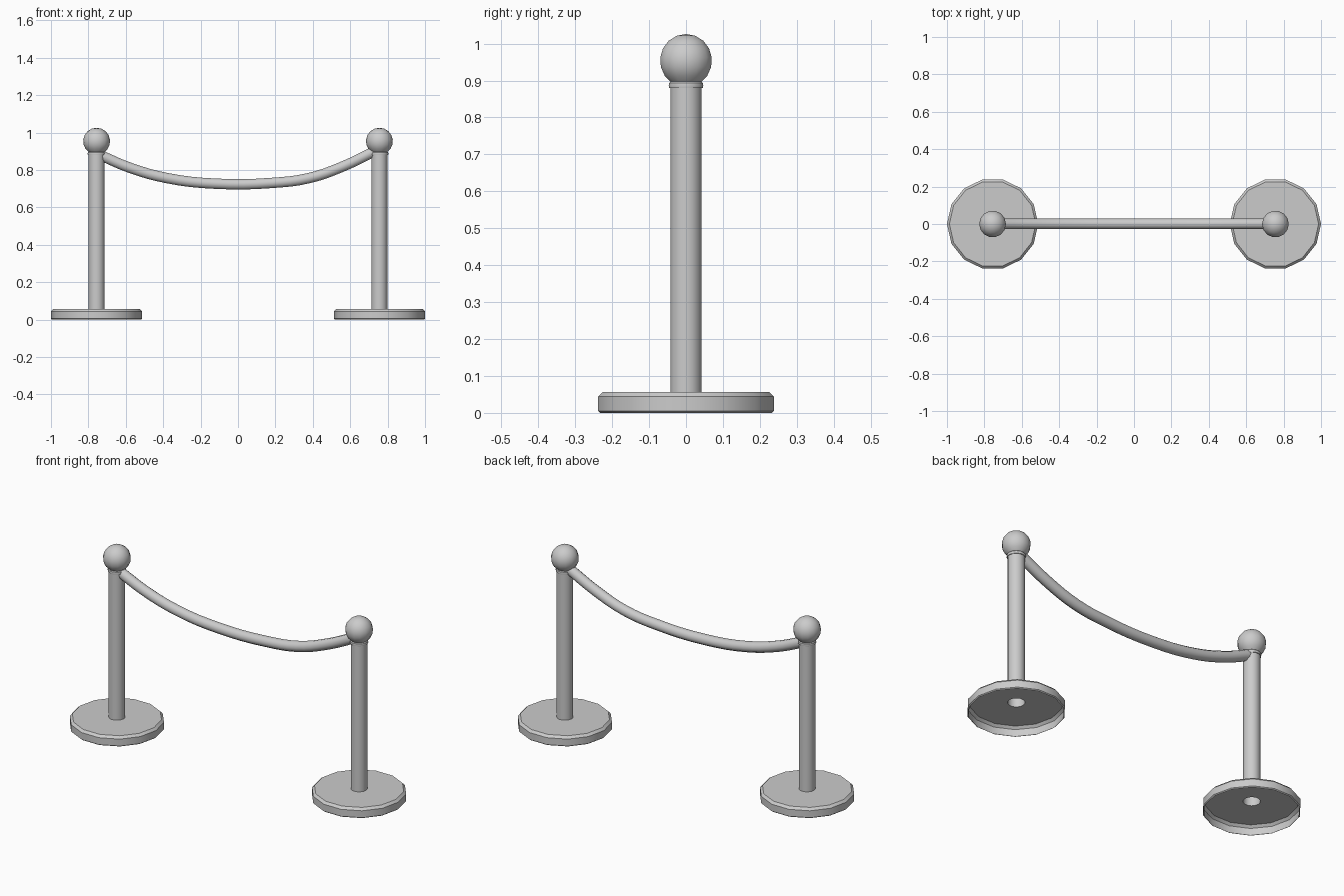
import bpy, bmesh, math

if "Cube" in bpy.data.objects:
    bpy.data.objects.remove(bpy.data.objects["Cube"])

SIDES = 14
POST_X = 0.756


def lathe(name, profile, x):
    """Revolve (radius, z) points, listed bottom to top, into an open shell."""
    bm = bmesh.new()
    rings = []
    for r, z in profile:
        if r == 0:
            rings.append([bm.verts.new((0, 0, z))] * SIDES)
        else:
            rings.append([bm.verts.new((r * math.cos(2 * math.pi * i / SIDES),
                                        r * math.sin(2 * math.pi * i / SIDES), z))
                          for i in range(SIDES)])
    for a, b in zip(rings, rings[1:]):
        for i in range(SIDES):
            j = (i + 1) % SIDES
            quad = [a[i], a[j], b[j], b[i]]
            bm.faces.new(list(dict.fromkeys(quad)))
    mesh = bpy.data.meshes.new(name)
    bm.to_mesh(mesh)
    bm.free()
    obj = bpy.data.objects.new(name, mesh)
    bpy.context.collection.objects.link(obj)
    obj.location.x = x
    smooth(obj, 30)
    return obj


def smooth(obj, degrees):
    bpy.ops.object.select_all(action='DESELECT')
    obj.select_set(True)
    bpy.context.view_layer.objects.active = obj
    bpy.ops.object.shade_smooth_by_angle(angle=math.radians(degrees))


# Profiles: base is hollow underneath, post is an open tube
base = [(0.238, 0), (0.244, 0.005), (0.244, 0.044), (0.231, 0.057), (0.043, 0.057)]
post = [(0.043, 0.057), (0.043, 0.88)]
collar = [(0.043, 0.88), (0.047, 0.88), (0.048, 0.886), (0.047, 0.893), (0.043, 0.897)]
BALL_R, BALL_Z = 0.072, 0.954
ball = []
for k in range(8):
    a = math.radians(-56 + 146 * k / 7)
    ball.append((0 if k == 7 else BALL_R * math.cos(a), BALL_Z + BALL_R * math.sin(a)))

for side, x in (("left", -POST_X), ("right", POST_X)):
    lathe(side + "_base", base, x)
    lathe(side + "_post", post, x)
    lathe(side + "_collar", collar, x)
    o = lathe(side + "_ball", ball, x)
    smooth(o, 40)

# Sagging rope between the posts
path = [(-0.735, 0.879), (-0.58, 0.813), (-0.38, 0.757), (-0.12, 0.727),
        (0.18, 0.731), (0.38, 0.757), (0.56, 0.819), (0.735, 0.903)]
curve = bpy.data.curves.new("rope", 'CURVE')
curve.dimensions = '3D'
curve.bevel_depth = 0.029
curve.bevel_resolution = 3
curve.use_fill_caps = True
spline = curve.splines.new('BEZIER')
spline.resolution_u = 4
spline.bezier_points.add(len(path) - 1)
for p, (x, z) in zip(spline.bezier_points, path):
    p.co = (x, 0.001, z)
    p.handle_left_type = p.handle_right_type = 'AUTO'
rope = bpy.data.objects.new("rope", curve)
bpy.context.collection.objects.link(rope)
bpy.ops.object.select_all(action='DESELECT')
rope.select_set(True)
bpy.context.view_layer.objects.active = rope
bpy.ops.object.convert(target='MESH')
smooth(bpy.context.view_layer.objects.active, 50)
